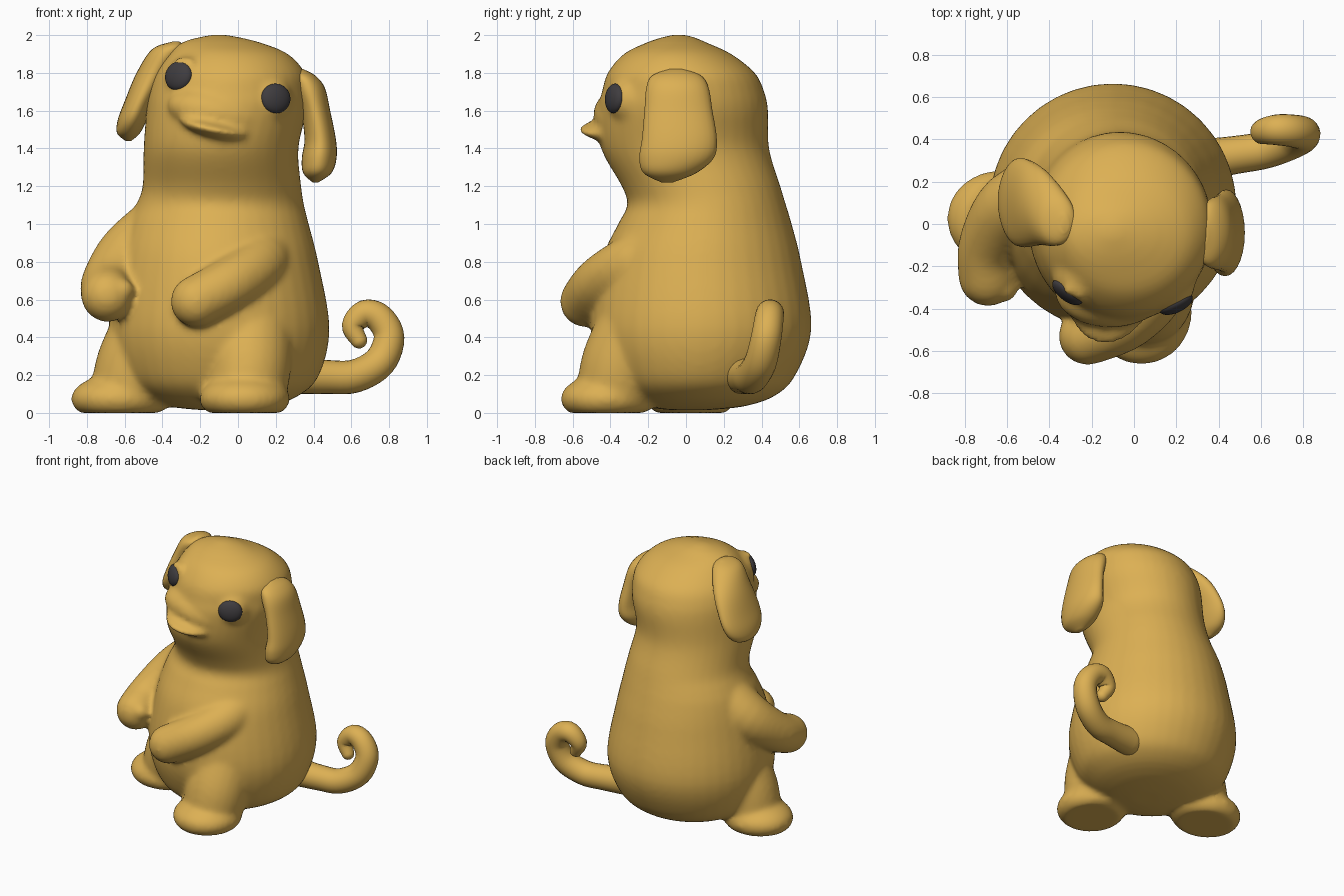
import bpy, bmesh, math
from mathutils import Vector, Matrix

if "Cube" in bpy.data.objects:
    bpy.data.objects.remove(bpy.data.objects["Cube"])


def material(name, color):
    m = bpy.data.materials.new(name)
    m.diffuse_color = (*color, 1)
    m.use_nodes = True
    m.node_tree.nodes["Principled BSDF"].inputs["Base Color"].default_value = m.diffuse_color
    return m


TAN = material("golden_tan", (0.72, 0.435, 0.088))
DARK = material("eye_charcoal", (0.05, 0.046, 0.05))


def spline(keys, n=5):
    """Catmull-Rom interpolation of tuples of any length."""
    k = [Vector(v) for v in keys]
    k = [k[0]] + k + [k[-1]]
    out = []
    for a, b, c, d in zip(k, k[1:], k[2:], k[3:]):
        for i in range(n):
            t = i / n
            out.append(0.5 * (2 * b + (c - a) * t + (2 * a - 5 * b + 4 * c - d) * t * t
                              + (3 * b - a - 3 * c + d) * t ** 3))
    return out + [k[-1]]


def loft(bm, rings):
    """Skin a list of equal point rings and close both ends."""
    loops = [[bm.verts.new(p) for p in ring] for ring in rings]
    n = len(loops[0])
    for a, b in zip(loops, loops[1:]):
        for i in range(n):
            bm.faces.new((a[i], a[(i + 1) % n], b[(i + 1) % n], b[i]))
    bm.faces.new(loops[0][::-1])
    bm.faces.new(loops[-1])


def stack(bm, keys, n=40):
    """Horizontal ellipses given as (z, cx, cy, rx, ry)."""
    angles = [2 * math.pi * i / n for i in range(n)]
    loft(bm, [[(cx + rx * math.cos(a), cy + ry * math.sin(a), z) for a in angles]
              for z, cx, cy, rx, ry in spline(keys)])


def tube(bm, keys, n=24):
    """Round-ended limb through points given as (x, y, z, radius)."""
    s = spline(keys)
    pts, rad = [v.to_3d() for v in s], [v[3] for v in s]
    tan = [(pts[min(i + 1, len(pts) - 1)] - pts[max(i - 1, 0)]).normalized()
           for i in range(len(pts))]
    caps = [math.radians(a) for a in (88, 70, 50, 30, 15)]
    path = [(pts[0] - tan[0] * rad[0] * math.sin(a), rad[0] * math.cos(a), tan[0]) for a in caps]
    path += list(zip(pts, rad, tan))
    path += [(pts[-1] + tan[-1] * rad[-1] * math.sin(a), rad[-1] * math.cos(a), tan[-1])
             for a in reversed(caps)]
    side, prev, rings = tan[0].orthogonal().normalized(), tan[0], []
    for p, r, t in path:
        side = prev.rotation_difference(t) @ side
        up, prev = t.cross(side), t
        rings.append([p + r * (side * math.cos(2 * math.pi * i / n) + up * math.sin(2 * math.pi * i / n))
                      for i in range(n)])
    loft(bm, rings)


def ellipsoid(bm, loc, radii, rot=None):
    m = Matrix.Translation(loc) @ (rot or Matrix()) @ Matrix.Diagonal((*radii, 1))
    bmesh.ops.create_uvsphere(bm, u_segments=32, v_segments=20, radius=1, matrix=m)


def finish(bm, name, mat):
    bmesh.ops.recalc_face_normals(bm, faces=bm.faces)
    me = bpy.data.meshes.new(name)
    bm.to_mesh(me)
    bm.free()
    me.materials.append(mat)
    me.shade_smooth()
    ob = bpy.data.objects.new(name, me)
    bpy.context.collection.objects.link(ob)
    return ob


# eye positions and outward directions
EYES = {"left_eye": (Vector((-0.332, -0.345, 1.79)), Vector((-0.6, -0.78, 0.2)).normalized()),
        "right_eye": (Vector((0.212, -0.405, 1.667)), Vector((0.43, -0.9, 0.08)).normalized())}

# torso and head in one pear-shaped column
bm = bmesh.new()
stack(bm, [(0.015, -0.1, 0.02, 0.1, 0.1), (0.035, -0.1, 0.04, 0.27, 0.27),
           (0.09, -0.1, 0.06, 0.42, 0.41),
           (0.2, -0.1, 0.07, 0.53, 0.51), (0.45, -0.1, 0.08, 0.585, 0.585),
           (0.8, -0.105, 0.08, 0.53, 0.53), (1.0, -0.105, 0.1, 0.48, 0.46),
           (1.1, -0.095, 0.11, 0.445, 0.42), (1.2, -0.085, 0.08, 0.42, 0.42),
           (1.4, -0.09, -0.005, 0.41, 0.445), (1.6, -0.06, -0.015, 0.425, 0.45),
           (1.7, -0.05, -0.015, 0.42, 0.43), (1.8, -0.04, -0.025, 0.395, 0.39),
           (1.9, -0.05, -0.045, 0.315, 0.285), (1.96, -0.09, -0.05, 0.21, 0.16),
           (1.99, -0.1, -0.04, 0.1, 0.08), (2.004, -0.1, -0.04, 0.015, 0.015)])
# arms, with the shoulders sunk into the torso
tube(bm, [(0.13, -0.02, 0.87, 0.19), (0.11, -0.28, 0.79, 0.155),
          (-0.03, -0.45, 0.69, 0.142), (-0.22, -0.53, 0.59, 0.138)])
tube(bm, [(-0.38, 0.12, 0.95, 0.22), (-0.57, 0.07, 0.83, 0.18),
          (-0.685, -0.1, 0.69, 0.145), (-0.69, -0.25, 0.62, 0.14)])
tube(bm, [(-0.68, -0.27, 0.65, 0.06), (-0.61, -0.31, 0.65, 0.06)])
# legs and feet
tube(bm, [(0.06, -0.24, 0.43, 0.24), (0.06, -0.33, 0.26, 0.225), (0.05, -0.37, 0.12, 0.21)])
tube(bm, [(-0.43, 0.03, 0.43, 0.24), (-0.525, 0.02, 0.26, 0.225), (-0.57, 0.02, 0.12, 0.21)])
ellipsoid(bm, (0.035, -0.42, 0.075), (0.24, 0.245, 0.13))
ellipsoid(bm, (-0.63, 0.025, 0.075), (0.255, 0.23, 0.13))
# snout running down to a thin pointed lip, tilted with the head
tilt = Matrix.Rotation(math.radians(12), 4, "Y")
ellipsoid(bm, (-0.11, -0.32, 1.585), (0.27, 0.17, 0.13), tilt)
ellipsoid(bm, (-0.12, -0.39, 1.53), (0.2, 0.15, 0.055), tilt @ Matrix.Rotation(math.radians(20), 4, "X"))
ellipsoid(bm, (-0.13, -0.42, 1.515), (0.17, 0.15, 0.035), tilt @ Matrix.Rotation(math.radians(8), 4, "X"))
# eye sockets and the left eyelid
for p, d in EYES.values():
    ellipsoid(bm, p - d * 0.135, (0.135, 0.135, 0.135))
tube(bm, [(-0.31, -0.31, 1.865, 0.022), (-0.25, -0.335, 1.855, 0.024), (-0.235, -0.355, 1.79, 0.022)], 12)
# flat soles
for v in bm.verts:
    v.co.z = max(v.co.z, 0.0)
body = finish(bm, "body", TAN)
fuse = body.modifiers.new("fuse", "REMESH")
fuse.mode = "VOXEL"
fuse.voxel_size = 0.018
fuse.use_smooth_shade = True
soft = body.modifiers.new("soften", "SMOOTH")
soft.factor, soft.iterations = 0.5, 10

# floppy ears
EARS = {"right_ear": [(1.82, 0.33, -0.05, 0.015, 0.04), (1.785, 0.345, -0.05, 0.065, 0.13),
                      (1.72, 0.375, -0.045, 0.085, 0.165), (1.6, 0.41, -0.04, 0.078, 0.18),
                      (1.45, 0.435, -0.035, 0.083, 0.198), (1.35, 0.43, -0.05, 0.092, 0.197),
                      (1.27, 0.42, -0.085, 0.075, 0.14), (1.22, 0.41, -0.1, 0.015, 0.03)],
        "left_ear": [(1.965, -0.33, 0.0, 0.02, 0.04), (1.925, -0.365, 0.02, 0.09, 0.12),
                     (1.8, -0.445, 0.08, 0.092, 0.18), (1.65, -0.52, 0.1, 0.08, 0.21),
                     (1.55, -0.56, 0.105, 0.077, 0.195), (1.48, -0.58, 0.11, 0.06, 0.13),
                     (1.44, -0.58, 0.11, 0.015, 0.03)]}
for name, keys in EARS.items():
    bm = bmesh.new()
    stack(bm, keys, 28)
    finish(bm, name, TAN)

# curled tail
bm = bmesh.new()
tube(bm, [(0.3, 0.3, 0.2, 0.1), (0.47, 0.325, 0.19, 0.09), (0.62, 0.35, 0.195, 0.088),
          (0.75, 0.395, 0.27, 0.086), (0.8, 0.425, 0.4, 0.081), (0.75, 0.44, 0.5, 0.077),
          (0.67, 0.445, 0.525, 0.072), (0.607, 0.435, 0.46, 0.058), (0.64, 0.42, 0.385, 0.044)])
finish(bm, "tail", TAN)

# dark eyes set in the sockets
for name, (p, d) in EYES.items():
    bm = bmesh.new()
    ellipsoid(bm, p - d * 0.03, (0.085, 0.079, 0.04), d.to_track_quat("Z", "Y").to_matrix().to_4x4())
    finish(bm, name, DARK)
